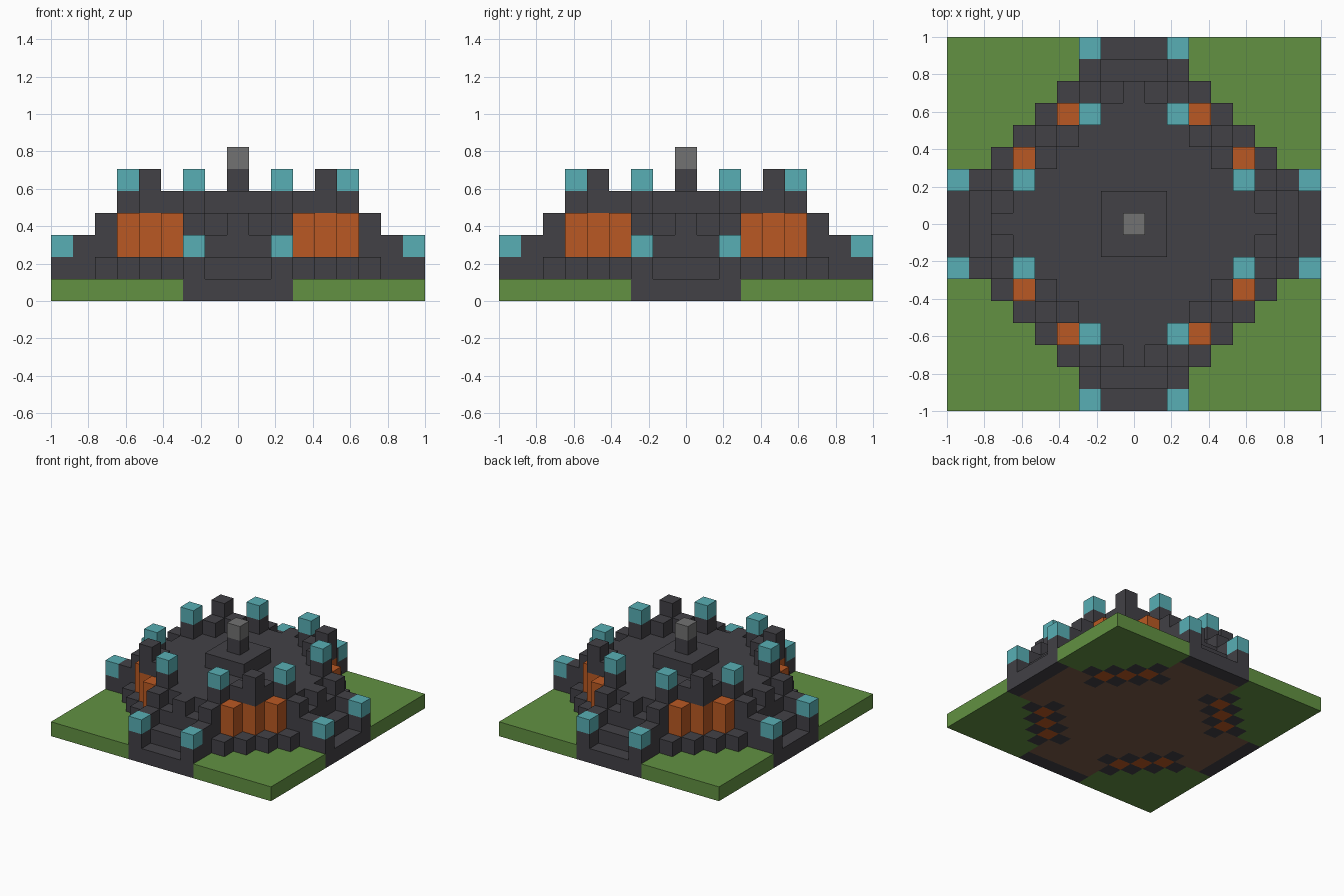
import bpy
import bmesh
from mathutils import Vector

if "Cube" in bpy.data.objects:
    bpy.data.objects.remove(bpy.data.objects["Cube"])

HALF = 8                      # blocks from the centre block to the rim
SIZE = 2 / (2 * HALF + 1)     # edge of one block


def material(name, rgb):
    linear = [((c / 255 + 0.055) / 1.055) ** 2.4 for c in rgb] + [1]
    mat = bpy.data.materials.new(name)
    mat.diffuse_color = linear
    mat.use_nodes = True
    mat.node_tree.nodes["Principled BSDF"].inputs["Base Color"].default_value = linear
    return mat


GRASS = material("grass green", (98, 145, 66))
STONE = material("dark stone", (66, 65, 70))
ORANGE = material("burnt orange", (186, 89, 35))
TEAL = material("teal", (88, 175, 181))
GREY = material("mid grey", (114, 114, 114))
EARTH = material("earth brown", (122, 91, 72))

blocks = {}                   # block position -> part name
parts = {}                    # part name -> material


def fill(part, mat, footprint, bottom, top):
    """Stack blocks on each (a, b) of the footprint, mirrored to all eight octants."""
    parts[part] = mat
    for a, b in footprint:
        for x, y in ((a, b), (b, a)):
            for sx in (-1, 1):
                for sy in (-1, 1):
                    for z in range(bottom, top + 1):
                        blocks[sx * x, sy * y, z] = part


quadrant = [(a, b) for a in range(HALF + 1) for b in range(HALF + 1)]
path = [0, 1]                 # half width of the stairs
RAIL = 2                      # offset of the stair side walls

# Ground slab with earth under the building
fill("grass_slab", GRASS, quadrant, 0, 0)
fill("earth_floor", EARTH,
     [(a, b) for a, b in quadrant if a + b <= 8 or min(a, b) <= RAIL], 0, 0)

# Terrace body
fill("terrace", STONE, [(a, b) for a, b in quadrant if a + b <= 6], 1, 3)

# Four stairways with stepped side walls
for step in range(4):
    b = HALF - step
    fill("stairs", STONE, [(a, b) for a in path], min(step, 1), step)
    fill("stair_walls", STONE, [(RAIL, b)], min(step, 1), step + 1)

# Diagonal walls: low footing, orange panels, parapet and corner posts
fill("wall_footing", STONE, [(3, 6), (4, 5)], 0, 1)
fill("orange_panels", ORANGE, [(3, 5), (4, 4)], 0, 3)
fill("parapet", STONE, [(3, 4)], 0, 4)
fill("corner_posts", STONE, [(4, 4)], 4, 5)

# Gate posts at the stair heads, and teal caps at both ends of the stairs
fill("gate_posts", STONE, [(RAIL, 5)], 0, 4)
fill("upper_caps", TEAL, [(RAIL, 5)], 5, 5)
fill("lower_caps", TEAL, [(RAIL, HALF)], 2, 2)

# Central plinth, pedestal and finial
fill("plinth", STONE, [(a, b) for a in path for b in path], 4, 4)
fill("pedestal", STONE, [(0, 0)], 5, 5)
fill("finial", GREY, [(0, 0)], 6, 6)


def build(part, mat):
    """Make one object from the exposed sides of a part's blocks."""
    bm = bmesh.new()
    for pos, owner in blocks.items():
        if owner != part:
            continue
        centre = Vector((pos[0], pos[1], pos[2] + 0.5))
        for axis in range(3):
            for sign in (-1, 1):
                normal = Vector((0, 0, 0))
                normal[axis] = sign
                if tuple(int(p + n) for p, n in zip(pos, normal)) in blocks:
                    continue
                u = Vector((0, 0, 0))
                u[(axis + 1) % 3] = 0.5
                v = normal.cross(u)
                mid = centre + normal / 2
                corners = (mid - u - v, mid + u - v, mid + u + v, mid - u + v)
                bm.faces.new([bm.verts.new(c * SIZE) for c in corners])
    bmesh.ops.remove_doubles(bm, verts=bm.verts[:], dist=SIZE / 100)
    mesh = bpy.data.meshes.new(part)
    bm.to_mesh(mesh)
    bm.free()
    mesh.materials.append(mat)
    bpy.context.collection.objects.link(bpy.data.objects.new(part, mesh))


for part, mat in parts.items():
    build(part, mat)
